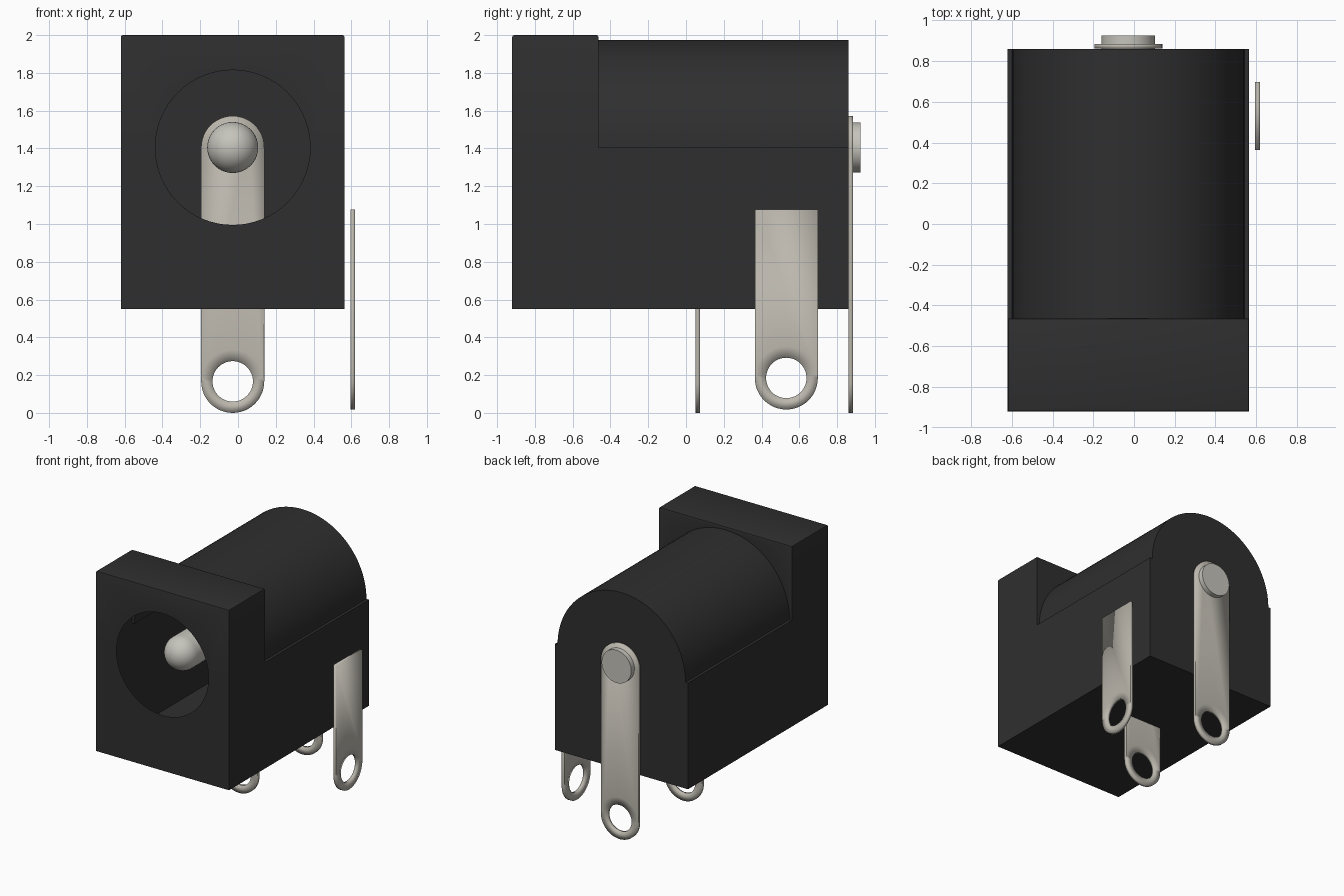
import bpy, bmesh, math
from mathutils import Vector, Matrix

if "Cube" in bpy.data.objects:
    bpy.data.objects.remove(bpy.data.objects["Cube"], do_unlink=True)

CX, CZ = -0.028, 1.405            # axis of the socket
HALF, BOTTOM, TOP = 0.592, 0.55, 2.0
FRONT, STEP, BACK = -0.92, -0.463, 0.86


def material(name, rgb, rough):
    m = bpy.data.materials.new(name)
    m.diffuse_color = (*rgb, 1)
    m.use_nodes = True
    bsdf = m.node_tree.nodes["Principled BSDF"]
    bsdf.inputs["Base Color"].default_value = (*rgb, 1)
    bsdf.inputs["Roughness"].default_value = rough
    return m


black = material("black plastic", (0.028, 0.028, 0.028), 0.6)
tin = material("tinned metal", (0.50, 0.475, 0.42), 0.5)
steel = material("pin metal", (0.56, 0.55, 0.50), 0.5)


def finish(bm, name, mat, angle=30):
    bmesh.ops.remove_doubles(bm, verts=bm.verts, dist=1e-5)
    bmesh.ops.recalc_face_normals(bm, faces=bm.faces)
    me = bpy.data.meshes.new(name)
    bm.to_mesh(me)
    bm.free()
    me.materials.append(mat)
    ob = bpy.data.objects.new(name, me)
    bpy.context.collection.objects.link(ob)
    bpy.ops.object.select_all(action='DESELECT')
    ob.select_set(True)
    bpy.context.view_layer.objects.active = ob
    bpy.ops.object.shade_smooth_by_angle(angle=math.radians(angle))
    return ob


def arc(r, a0, a1, n, cx=0.0, cz=0.0):
    angles = [math.radians(a0 + (a1 - a0) * i / n) for i in range(n + 1)]
    return [(cx + r * math.cos(a), cz + r * math.sin(a)) for a in angles]


def face(bm, pts, y):
    return bm.faces.new([bm.verts.new((x, y, z)) for x, z in pts])


def sweep(bm, pts, y0, y1):
    for (xa, za), (xb, zb) in zip(pts, pts[1:] + pts[:1]):
        bm.faces.new([bm.verts.new(p) for p in
                      ((xa, y0, za), (xb, y0, zb), (xb, y1, zb), (xa, y1, za))])


# Housing: hollow thin shell, square front block and arched barrel
xl, xr = CX - HALF, CX + HALF
arch = arc(0.57, 0, 180, 48, CX, CZ)
lower = [(xl, CZ), (xl, BOTTOM), (xr, BOTTOM), (xr, CZ)]
upper = [(xr, CZ), (xr, TOP), (xl, TOP), (xl, CZ)]
bm = bmesh.new()
sweep(bm, lower + arch, STEP, BACK)
face(bm, lower + arch, BACK)
sweep(bm, lower + upper[1:3], FRONT, STEP)
face(bm, upper + arch[::-1], STEP)
# front wall with the round opening, made as two halves
face(bm, upper + arc(0.41, 180, 0, 32, CX, CZ), FRONT)
face(bm, lower + arc(0.41, 360, 180, 32, CX, CZ), FRONT)
bmesh.ops.remove_doubles(bm, verts=bm.verts, dist=1e-5)
bmesh.ops.recalc_face_normals(bm, faces=bm.faces)
# tiny bevel on the top edges of the front block
rim = [e for e in bm.edges if all(v.co.z > TOP - 0.001 for v in e.verts)]
bmesh.ops.bevel(bm, geom=rim, offset=0.01, segments=2, profile=0.5,
                affect='EDGES')
finish(bm, "housing", black)


# Solder tabs: ring around the hole, plus a strip running upward
def tab(name, location, height, rounded, turn=0.0):
    R, r, n = 0.167, 0.107, 48
    outer = arc(R, 0, 360, n, 0, R)[:-1]
    inner = arc(r, 0, 360, n, 0, R)[:-1]
    bm = bmesh.new()
    for i in range(n):
        j = (i + 1) % n
        face(bm, [outer[i], outer[j], inner[j], inner[i]], 0)
    if rounded:
        end = arc(R, 180, 0, 24, 0, height - R)
    else:
        end = [(-R, height), (R, height)]
    face(bm, outer[:n // 2 + 1][::-1][::-1] + end, 0)
    ob = finish(bm, name, tin)
    ob.matrix_world = (Matrix.Translation(Vector(location))
                       @ Matrix.Rotation(turn, 4, 'Z'))
    mod = ob.modifiers.new("thickness", 'SOLIDIFY')
    mod.thickness = 0.024
    mod.offset = 0
    return ob


tab("back_tab", (CX, 0.873, 0), 1.572, True)
tab("middle_tab", (CX, 0.063, 0), 1.572, True)
tab("side_tab", (0.607, 0.531, 0.018), 1.06, False, math.pi / 2)

# Centre pin: round nose, shaft running out through the back tab
R, tip, end = 0.135, -0.80, 0.925
nose = [(tip + R - R * math.cos(a), R * math.sin(a))
        for a in [math.pi / 2 * i / 12 for i in range(13)]]
profile = nose + [(end, R - 0.003), (end, 0.0)]
bm = bmesh.new()
vs = [bm.verts.new((CX, y, CZ + rad)) for y, rad in profile]
edges = [bm.edges.new(p) for p in zip(vs, vs[1:])]
bmesh.ops.spin(bm, geom=vs + edges, cent=(CX, 0, CZ), axis=(0, 1, 0),
               angle=2 * math.pi, steps=40)
finish(bm, "centre_pin", steel, 40)
